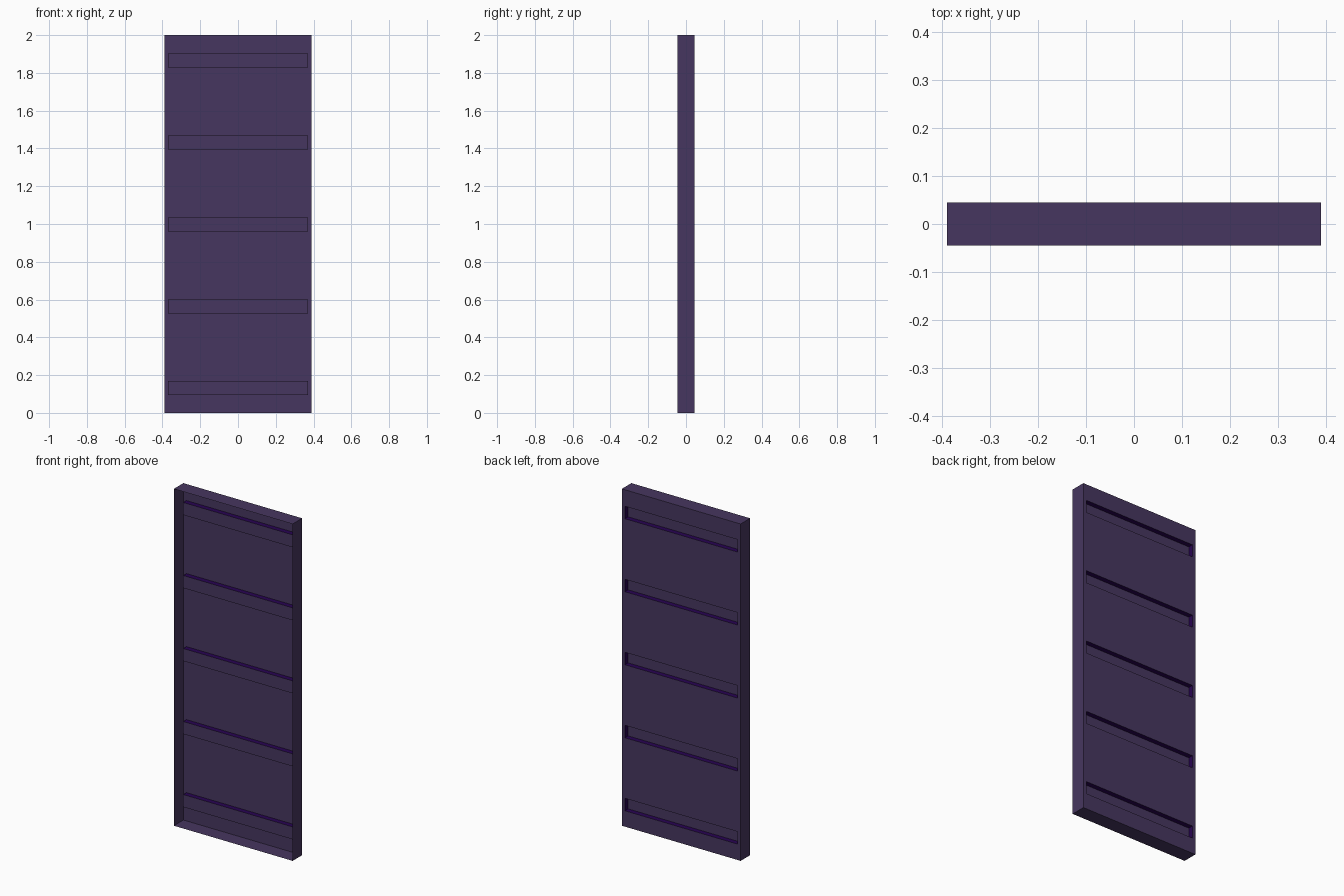
import bpy, bmesh
from mathutils import Vector

if "Cube" in bpy.data.objects:
    bpy.data.objects.remove(bpy.data.objects["Cube"])

W, D, H = 0.39, 0.0445, 2.0            # half width, half depth, height
SW, SH, SD = 0.37, 0.037, 0.03         # slot half width, half height, depth
SLOTS = [0.131 + 0.4335 * i for i in range(5)]


def material(name, rgb):
    m = bpy.data.materials.new(name)
    m.diffuse_color = (*rgb, 1)
    m.use_nodes = True
    m.node_tree.nodes["Principled BSDF"].inputs["Base Color"].default_value = m.diffuse_color
    return m


MATS = [material("dusky purple", (0.062, 0.037, 0.115)),
        material("deep violet", (0.021, 0.001, 0.085))]


def quad(bm, pts, normal, mat=0):
    f = bm.faces.new([bm.verts.new(p) for p in pts])
    f.normal_update()
    if f.normal.dot(Vector(normal)) < 0:
        f.normal_flip()
    f.material_index = mat


def rect_y(bm, x0, x1, z0, z1, y):
    quad(bm, [(x0, y, z0), (x1, y, z0), (x1, y, z1), (x0, y, z1)], (0, 1, 0))


def wall_x(bm, x, y0, y1, z0, z1, n, mat=0):
    quad(bm, [(x, y0, z0), (x, y1, z0), (x, y1, z1), (x, y0, z1)], (n, 0, 0), mat)


def wall_z(bm, z, y0, y1, x0, x1, n, mat=0):
    quad(bm, [(x0, y0, z), (x1, y0, z), (x1, y1, z), (x0, y1, z)], (0, 0, n), mat)


def finish(bm, name):
    bmesh.ops.remove_doubles(bm, verts=bm.verts, dist=1e-5)
    me = bpy.data.meshes.new(name)
    bm.to_mesh(me)
    bm.free()
    for m in MATS:
        me.materials.append(m)
    bpy.context.collection.objects.link(bpy.data.objects.new(name, me))


# Thin sheet rim, open at the front
bm = bmesh.new()
for s in (-1, 1):
    wall_x(bm, s * W, -D, D, 0, H, s)
wall_z(bm, 0, -D, D, -W, W, -1)
wall_z(bm, H, -D, D, -W, W, 1)
finish(bm, "outer_rim")

# Back panel with five pressed-in slots
bm = bmesh.new()
levels = [0] + [c + s * SH for c in SLOTS for s in (-1, 1)] + [H]
for i, (z0, z1) in enumerate(zip(levels, levels[1:])):
    rect_y(bm, -W, -SW, z0, z1, D)
    rect_y(bm, SW, W, z0, z1, D)
    is_slot = i % 2 == 1
    rect_y(bm, -SW, SW, z0, z1, D - SD if is_slot else D)
    if is_slot:
        for s in (-1, 1):
            wall_x(bm, s * SW, D - SD, D, z0, z1, -s, 1)
        wall_z(bm, z0, D - SD, D, -SW, SW, 1, 1)
        wall_z(bm, z1, D - SD, D, -SW, SW, -1, 1)
finish(bm, "slotted_back_panel")
